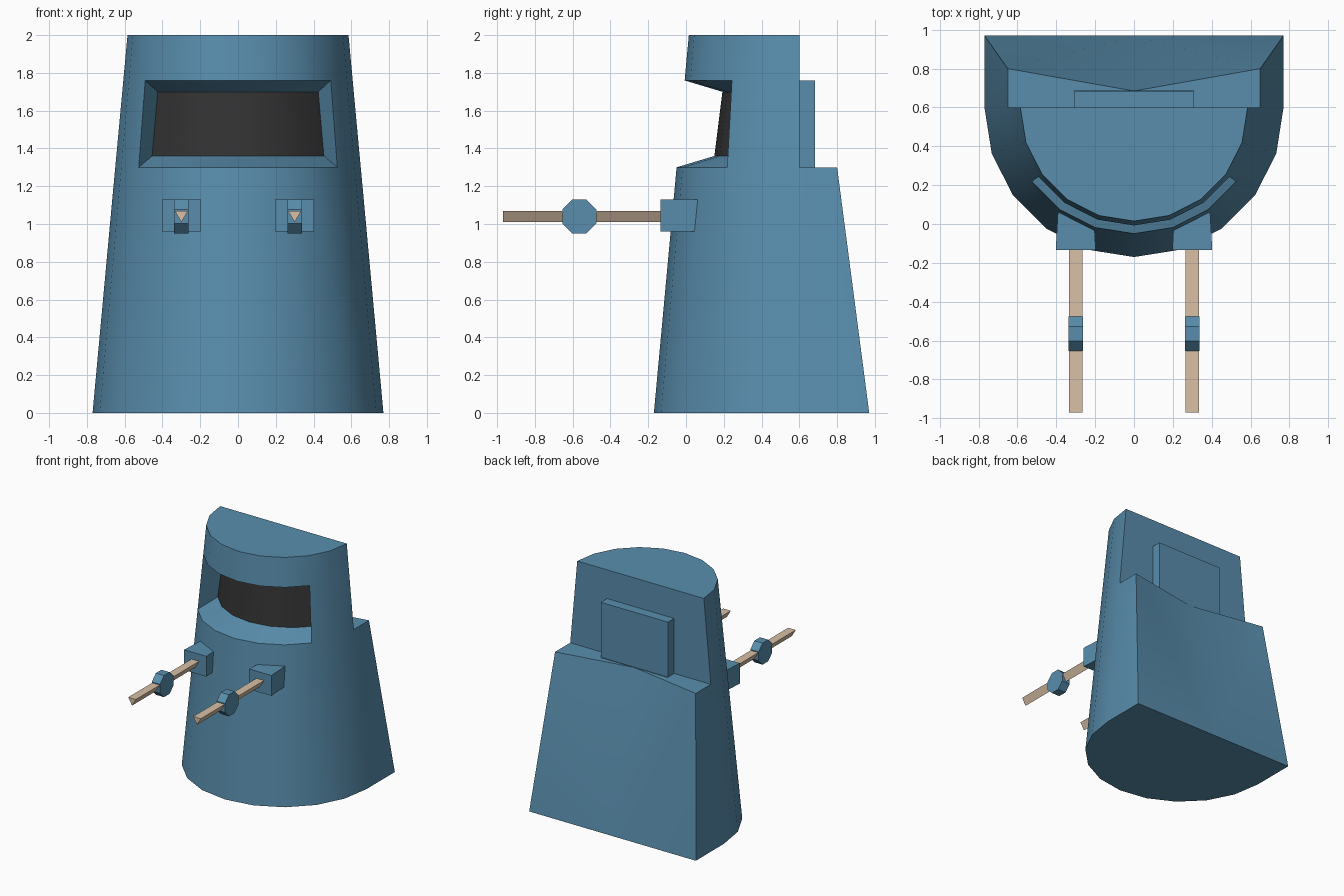
import bpy, bmesh, math
from mathutils import Vector

if "Cube" in bpy.data.objects:
    bpy.data.objects.remove(bpy.data.objects["Cube"])


def material(name, rgb):
    m = bpy.data.materials.new(name)
    m.diffuse_color = (*rgb, 1)
    m.use_nodes = True
    m.node_tree.nodes["Principled BSDF"].inputs["Base Color"].default_value = m.diffuse_color
    return m


BLUE = material("blue_paint", (0.10, 0.27, 0.42))
DARK = material("dark_glass", (0.033, 0.033, 0.033))
TAN = material("tan_rod", (0.69, 0.53, 0.38))


def finish(name, bm, *mats):
    bmesh.ops.recalc_face_normals(bm, faces=bm.faces[:])
    me = bpy.data.meshes.new(name)
    bm.to_mesh(me)
    bm.free()
    for m in mats:
        me.materials.append(m)
    ob = bpy.data.objects.new(name, me)
    bpy.context.collection.objects.link(ob)
    return ob


def loft(name, mat, a, b):
    """Closed solid between two matching outlines."""
    bm = bmesh.new()
    va, vb = ([bm.verts.new(p) for p in ring] for ring in (a, b))
    bm.faces.new(va)
    bm.faces.new(vb)
    n = len(va)
    for i in range(n):
        j = (i + 1) % n
        bm.faces.new((va[i], va[j], vb[j], vb[i]))
    return finish(name, bm, mat)


# Body: tapered half cone, ten facets round the front
bm = bmesh.new()
SEG, CY = 10, 0.6
rings = []
for z in (0, 1.3, 1.76, 2):
    r = 0.77 - 0.0925 * z
    rings.append([bm.verts.new((r * math.cos(math.pi * i / SEG),
                                CY - r * math.sin(math.pi * i / SEG), z))
                  for i in range(SEG + 1)])
W0, W1 = 2, 8  # facets taken by the window
for k in range(3):
    lo, hi = rings[k], rings[k + 1]
    for i in range(SEG):
        if k == 1 and W0 <= i < W1:
            continue
        bm.faces.new((lo[i], lo[i + 1], hi[i + 1], hi[i]))
bm.faces.new(rings[3])

# Window: opening shrunk and pushed back, with sloping reveals
def pushed(v, z):
    front = CY - (0.77 - 0.0925 * v.co.z)
    return bm.verts.new((v.co.x * 0.865, front + 0.2 + (v.co.y - front) * 0.865, z))

low, high = rings[1][W0:W1 + 1], rings[2][W0:W1 + 1]
ilow = [pushed(v, 1.36) for v in low]
ihigh = [pushed(v, 1.70) for v in high]
for i in range(W1 - W0):
    bm.faces.new((low[i], low[i + 1], ilow[i + 1], ilow[i]))
    bm.faces.new((high[i], high[i + 1], ihigh[i + 1], ihigh[i]))
    bm.faces.new((ilow[i], ilow[i + 1], ihigh[i + 1], ihigh[i])).material_index = 1
for i in (0, -1):
    bm.faces.new((low[i], high[i], ihigh[i], ilow[i]))

# Back: lower slab with a notched ledge, flat wall above
foot = bm.verts.new((0, 0.97, 0))
mid = bm.verts.new((0, 0.685, 1.3))
inner, feet = [], []
for s, e in ((1, 0), (-1, SEG)):
    corner = bm.verts.new((s * 0.77, 0.97, 0))
    top = bm.verts.new((s * 0.65, 0.8, 1.3))
    notch = bm.verts.new((s * 0.31, 0.685, 1.3))
    wall = bm.verts.new((s * 0.31, CY, 1.3))
    bm.faces.new((rings[0][e], corner, top, rings[1][e]))
    bm.faces.new((rings[1][e], top, notch, wall))
    bm.faces.new((mid, notch, top))
    bm.faces.new((mid, top, foot))
    bm.faces.new((top, corner, foot))
    inner.append(wall)
    feet.append(corner)
bm.faces.new(rings[0] + [feet[1], foot, feet[0]])
bm.faces.new([rings[k][0] for k in (1, 2, 3)] + [rings[k][SEG] for k in (3, 2, 1)]
             + [inner[1], inner[0]])
finish("body", bm, BLUE, DARK)


def rect_xz(x0, x1, z0, z1, y):
    return [(x0, y, z0), (x1, y, z0), (x1, y, z1), (x0, y, z1)]


# Raised panel on the back
loft("back_panel", BLUE, rect_xz(-0.31, 0.31, 1.3, 1.76, CY),
     rect_xz(-0.31, 0.31, 1.3, 1.76, 0.682))

# Two arms: socket, three-sided rod, octagonal disc
for side, s in (("right", 1), ("left", -1)):
    c = 0.3 * s
    loft(side + "_socket", BLUE, rect_xz(c - 0.103, c + 0.103, 0.96, 1.13, -0.135),
         rect_xz(c - 0.09, c + 0.09, 0.96, 1.13, 0.09))
    tri = [(c - 0.035, 1.07), (c + 0.035, 1.07), (c, 1.01)]
    loft(side + "_rod", TAN, [(x, -0.97, z) for x, z in tri],
         [(x, -0.13, z) for x, z in tri])
    octagon = [(-0.565 + 0.0974 * math.cos(math.radians(22.5 + 45 * i)),
                1.04 + 0.0974 * math.sin(math.radians(22.5 + 45 * i))) for i in range(8)]
    loft(side + "_disc", BLUE, [(c - 0.038, y, z) for y, z in octagon],
         [(c + 0.038, y, z) for y, z in octagon])

# Rounded front shades smoothly across its facets
body = bpy.data.objects["body"]
bpy.context.view_layer.objects.active = body
body.select_set(True)
bpy.ops.object.shade_smooth_by_angle(angle=math.radians(20))
